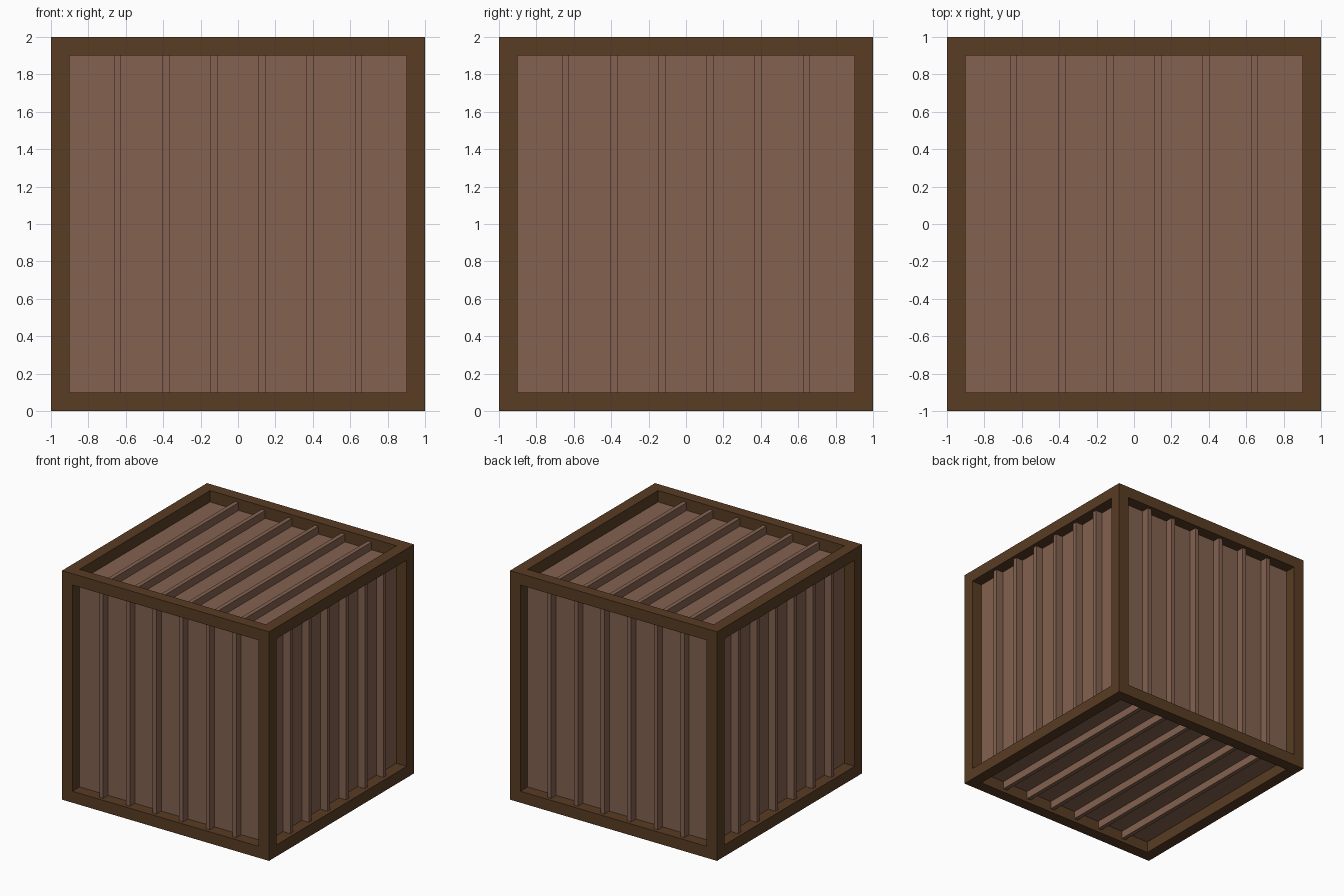
import bpy, bmesh
from math import pi
from mathutils import Matrix

if "Cube" in bpy.data.objects:
    bpy.data.objects.remove(bpy.data.objects["Cube"])

SIZE, BEAM = 2.0, 0.1
INNER = SIZE - 2 * BEAM
RIB_W, RIB_H, PLANKS = 0.037, 0.068, 7
CENTRE = Matrix.Translation((0, 0, SIZE / 2))


def material(name, colour):
    m = bpy.data.materials.new(name)
    m.diffuse_color = (*colour, 1)
    m.use_nodes = True
    m.node_tree.nodes["Principled BSDF"].inputs["Base Color"].default_value = m.diffuse_color
    return m


def finish(name, bm, mat):
    bm.transform(CENTRE)
    bmesh.ops.recalc_face_normals(bm, faces=bm.faces[:])
    mesh = bpy.data.meshes.new(name)
    bm.to_mesh(mesh)
    bm.free()
    mesh.materials.append(mat)
    ob = bpy.data.objects.new(name, mesh)
    bpy.context.collection.objects.link(ob)
    return ob


frame_wood = material("frame_wood", (0.098, 0.045, 0.017))
panel_wood = material("panel_wood", (0.227, 0.122, 0.082))

# Outer frame: cube with every face inset, pushed in and opened
bm = bmesh.new()
bmesh.ops.create_cube(bm, size=SIZE)
sides = bm.faces[:]
bmesh.ops.inset_individual(bm, faces=sides, thickness=BEAM, use_even_offset=True)
pushed = bmesh.ops.extrude_discrete_faces(bm, faces=sides)["faces"]
for f in pushed:
    bmesh.ops.translate(bm, verts=f.verts[:], vec=-f.normal * BEAM)
bmesh.ops.delete(bm, geom=pushed, context='FACES')
finish("frame", bm, frame_wood)

# Recessed panels: the inner box
bm = bmesh.new()
bmesh.ops.create_cube(bm, size=INNER)
finish("panels", bm, panel_wood)

# Ribs: six per side, running the full height of each panel
FACES = {
    "top": Matrix.Identity(4),
    "bottom": Matrix.Rotation(pi, 4, 'Y'),
    "front": Matrix.Rotation(pi / 2, 4, 'X'),
}
for i, side in enumerate(("right", "back", "left"), 1):
    FACES[side] = Matrix.Rotation(i * pi / 2, 4, 'Z') @ FACES["front"]

for side, turn in FACES.items():
    bm = bmesh.new()
    for i in range(1, PLANKS):
        x = -INNER / 2 + i * INNER / PLANKS
        place = (Matrix.Translation((x, 0, INNER / 2 + RIB_H / 2))
                 @ Matrix.Diagonal((RIB_W, INNER, RIB_H, 1)))
        bmesh.ops.create_cube(bm, size=1, matrix=turn @ place)
    finish(side + "_ribs", bm, panel_wood)
